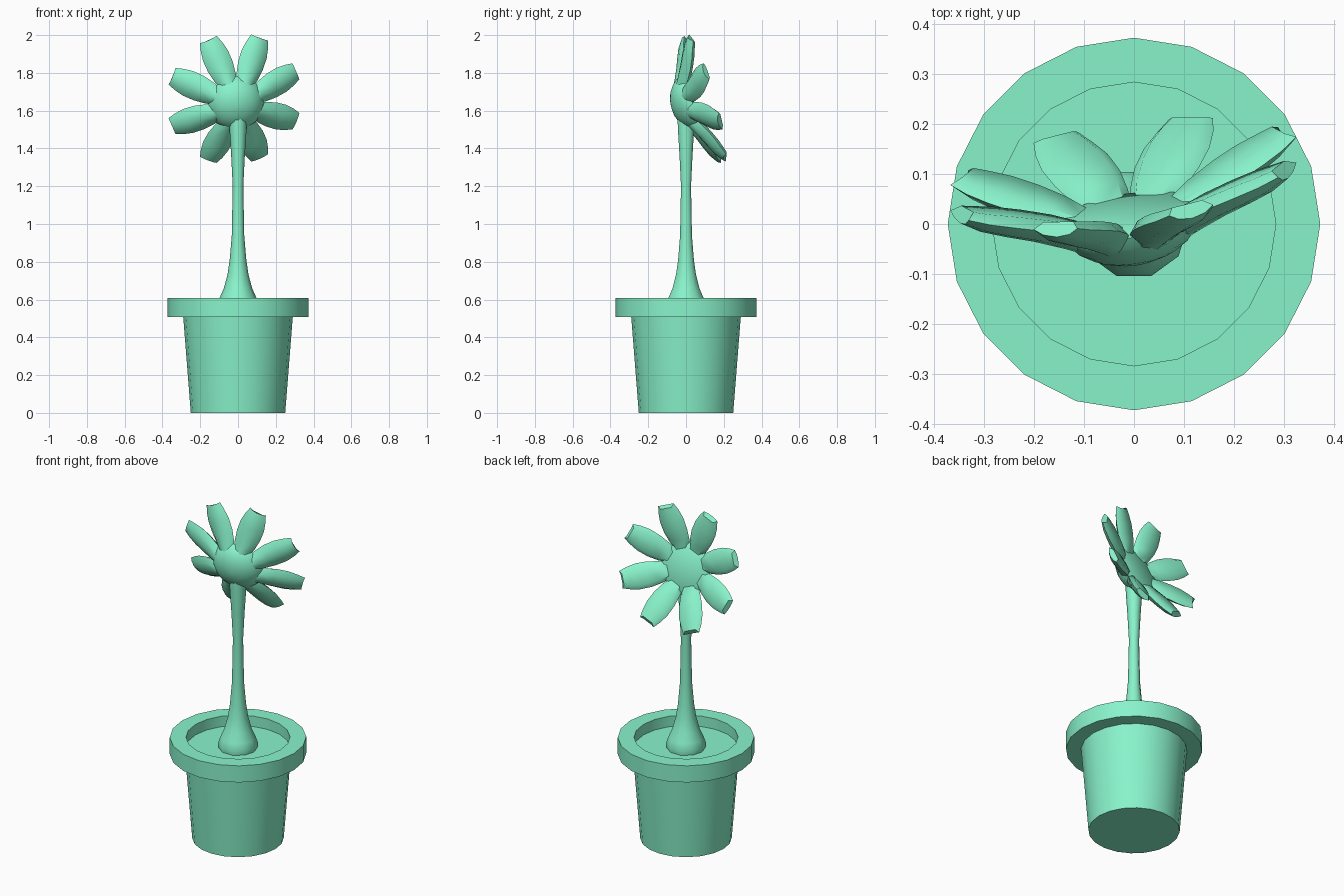
import bpy, bmesh, math
from mathutils import Vector, Matrix

if "Cube" in bpy.data.objects:
    bpy.data.objects.remove(bpy.data.objects["Cube"])

# Single teal colour for the whole model
teal = bpy.data.materials.new("teal")
teal.diffuse_color = (0.25, 0.9, 0.6, 1)
teal.use_nodes = True
teal.node_tree.nodes["Principled BSDF"].inputs["Base Color"].default_value = teal.diffuse_color


def finish(name, bm, angle, matrix=None):
    if matrix:
        bmesh.ops.transform(bm, matrix=matrix, verts=bm.verts)
    bmesh.ops.recalc_face_normals(bm, faces=bm.faces)
    me = bpy.data.meshes.new(name)
    bm.to_mesh(me)
    bm.free()
    me.materials.append(teal)
    ob = bpy.data.objects.new(name, me)
    bpy.context.collection.objects.link(ob)
    bpy.ops.object.select_all(action='DESELECT')
    ob.select_set(True)
    bpy.context.view_layer.objects.active = ob
    bpy.ops.object.shade_smooth_by_angle(angle=math.radians(angle))


def loft(name, rings, angle, matrix=None):
    """Skin closed rings of points and cap both ends."""
    bm = bmesh.new()
    vs = [[bm.verts.new(p) for p in ring] for ring in rings]
    n = len(vs[0])
    for a, b in zip(vs, vs[1:]):
        for i in range(n):
            j = (i + 1) % n
            bm.faces.new((a[i], a[j], b[j], b[i]))
    bm.faces.new(vs[0])
    bm.faces.new(vs[-1])
    finish(name, bm, angle, matrix)


def lathe(name, profile, sides, angle=40, matrix=None):
    rings = [[(r * math.cos(math.tau * i / sides),
               r * math.sin(math.tau * i / sides), z) for i in range(sides)]
             for r, z in profile]
    loft(name, rings, angle, matrix)


# Pot with overhanging rim and recessed soil level
lathe("pot", [(0.25, 0), (0.29, 0.508), (0.373, 0.508), (0.373, 0.608),
              (0.284, 0.608), (0.284, 0.545)], 20, 30)

# Flared stem
lathe("stem", [(0.105, 0.54), (0.11, 0.57), (0.097, 0.61), (0.075, 0.66),
               (0.056, 0.73), (0.044, 0.81), (0.033, 0.94), (0.028, 1.2),
               (0.036, 1.36), (0.045, 1.5), (0.047, 1.56)], 10, 50)

# Flower frame: local z is the facing direction, tilted up and to one side
n = Vector((-0.15, 1.0, 0.288)).normalized()
u = (Vector((-1, 0, 0)) + n * n.x).normalized()
v = n.cross(u)
head = (Matrix.Translation((-0.009, 0.018, 1.640))
        @ Matrix((u, v, n)).transposed().to_4x4())

# Flower centre: domed back, flat face
dome = [(0.15 * math.cos(t), 0.01 - 0.108 * math.sin(t))
        for t in (math.radians(a) for a in (85, 70, 54, 38, 22, 8))]
lathe("flower_centre", dome + [(0.13, 0.008)], 16, 40, head)

# Petals: cupped back, bevelled front, sweeping outward and forward
# radius, height, half width, half thickness, front edge radius
sections = [(0.09, -0.030, 0.037, 0.036, 0.09), (0.15, 0.000, 0.060, 0.034, 0.15),
            (0.21, 0.026, 0.071, 0.031, 0.21), (0.27, 0.048, 0.072, 0.028, 0.265),
            (0.32, 0.066, 0.062, 0.023, 0.31), (0.359, 0.084, 0.048, 0.014, 0.34)]
for k in range(8):
    rings = []
    for r, h, w, t, f in sections:
        rings.append([(r, -w, h + 0.2 * t), (r, -0.6 * w, h - 0.65 * t),
                      (r, 0, h - t), (r, 0.6 * w, h - 0.65 * t),
                      (r, w, h + 0.2 * t), (f, 0.68 * w, h + 0.85 * t),
                      (f, -0.68 * w, h + 0.85 * t)])
    spin = Matrix.Rotation(math.radians(22.5 + 45 * k), 4, 'Z')
    loft("petal_%d" % (k + 1), rings, 45, head @ spin)
